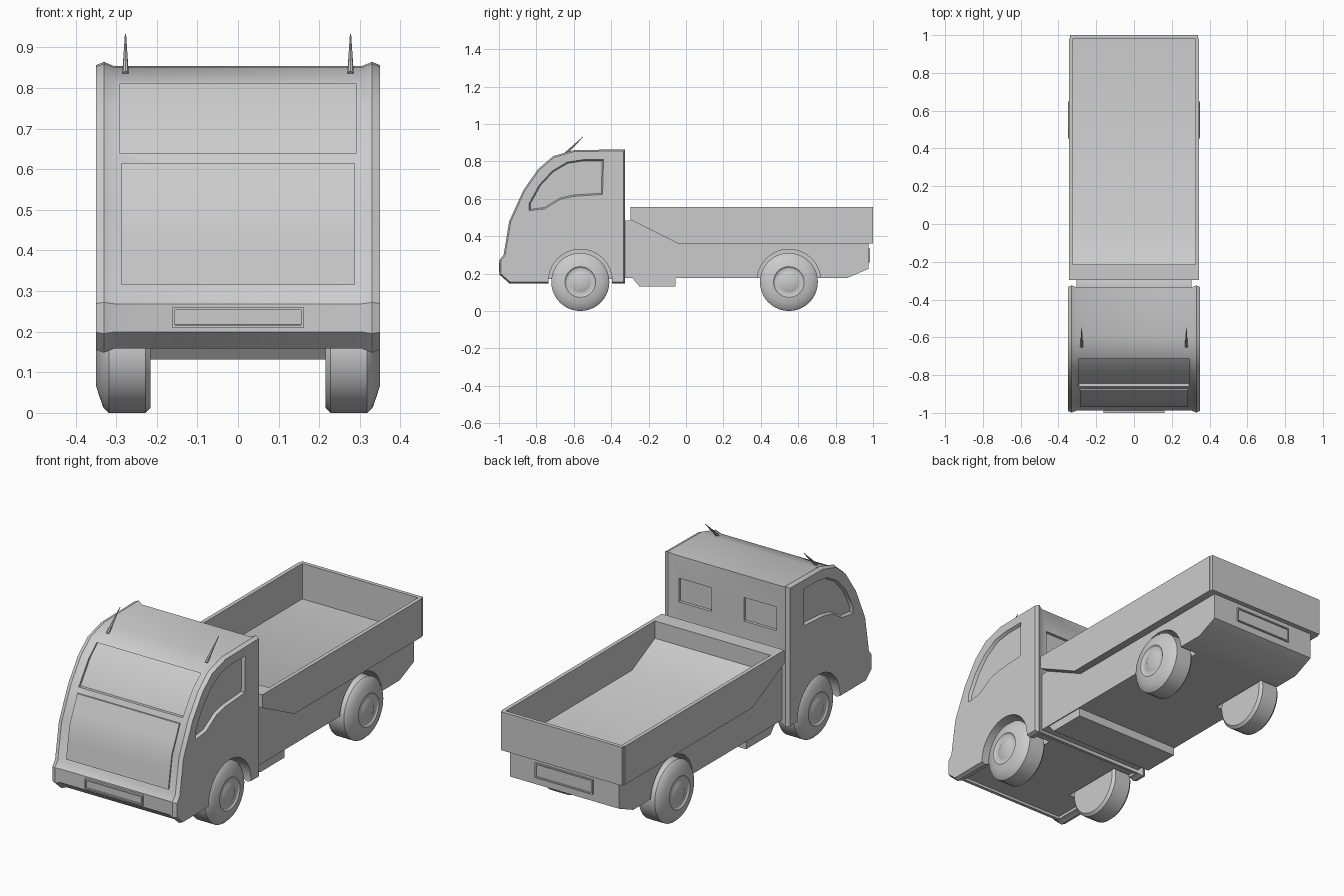
import bpy, bmesh, math
from mathutils import Vector, Matrix

if "Cube" in bpy.data.objects:
    bpy.data.objects.remove(bpy.data.objects["Cube"])

grey = bpy.data.materials.new("light_grey")
grey.diffuse_color = (0.6, 0.6, 0.6, 1)
grey.use_nodes = True
grey.node_tree.nodes["Principled BSDF"].inputs["Base Color"].default_value = grey.diffuse_color


def finish(name, bm):
    bmesh.ops.recalc_face_normals(bm, faces=bm.faces)
    me = bpy.data.meshes.new(name)
    bm.to_mesh(me)
    bm.free()
    me.materials.append(grey)
    ob = bpy.data.objects.new(name, me)
    bpy.context.collection.objects.link(ob)
    return ob


def offset(pts, d):
    """Grow a clockwise (y, z) outline by d."""
    out = []
    for i, p in enumerate(pts):
        p, a, b = Vector(p), Vector(pts[i - 1]), Vector(pts[(i + 1) % len(pts)])
        e, f = (p - a).normalized(), (b - p).normalized()
        n, m = Vector((-e.y, e.x)), Vector((-f.y, f.x))
        out.append(p + (n + m) * (d / (1 + n.dot(m))))
    return out


def loft(name, sections):
    """Join (y, z) outlines placed at successive x positions."""
    bm = bmesh.new()
    rings = [[bm.verts.new((x, p[0], p[1])) for p in pts] for x, pts in sections]
    n = len(rings[0])
    for r, s in zip(rings, rings[1:]):
        for i in range(n):
            j = (i + 1) % n
            bm.faces.new((r[i], r[j], s[j], s[i]))
    bm.faces.new(rings[0])
    bm.faces.new(rings[-1])
    return finish(name, bm)


def prism(name, pts, x0, x1):
    return loft(name, [(x0, pts), (x1, pts)])


def box(name, x0, x1, y0, y1, z0, z1):
    return prism(name, [(y0, z0), (y0, z1), (y1, z1), (y1, z0)], x0, x1)


def circle(y, z, r, n=48):
    return [(y + r * math.cos(2 * math.pi * i / n), z + r * math.sin(2 * math.pi * i / n)) for i in range(n)]


def cut(ob, cutter):
    mod = ob.modifiers.new("cut", 'BOOLEAN')
    mod.operation, mod.solver, mod.object = 'DIFFERENCE', 'EXACT', cutter
    bpy.context.view_layer.objects.active = ob
    bpy.ops.object.modifier_apply(modifier=mod.name)
    bpy.data.objects.remove(cutter)


WHEEL_Y = (-0.565, 0.55)

# Cab shell: crowned side frames with a slightly sunken centre
front = [(-.945, .148), (-.998, .195), (-.998, .272), (-.975, .30), (-.945, .48), (-.87, .645),
         (-.79, .76), (-.71, .828), (-.60, .860)]
profile = front + [(-.325, .864), (-.325, .148)]
half = [(.305, -.01), (.33, 0), (.35, -.008)]
cab = loft("cab", [(-x, offset(profile, d)) for x, d in reversed(half)] +
           [(x, offset(profile, d)) for x, d in half])


def front_y(z):
    for (y0, z0), (y1, z1) in zip(front, front[1:]):
        if z0 <= z <= z1:
            return y0 + (y1 - y0) * (z - z0) / (z1 - z0)


def front_band(name, zs, d0, d1, w):
    pts = [(front_y(z) + d0, z) for z in zs] + [(front_y(z) + d1, z) for z in reversed(zs)]
    return prism(name, pts, -w, w)


# Cab cut-outs: hollow underside, wheel arches, windscreen, side and rear windows
cut(cab, box("cutter", -.30, .30, -.925, -.35, .05, .172))
cut(cab, front_band("cutter", [.64, .645, .70, .76, .81], -.06, .027, .292))
window = [(-.84, .535), (-.84, .575), (-.785, .675), (-.715, .75), (-.635, .797), (-.55, .81),
          (-.44, .81), (-.445, .622), (-.60, .612), (-.67, .597), (-.755, .545)]
for s in (-1, 1):
    cut(cab, prism("cutter", circle(WHEEL_Y[0], .16, .17), s * .205, s * .4))
    cut(cab, loft("cutter", [(s * .335, offset(window, -.008)), (s * .352, window)]))
    cut(cab, box("cutter", s * .09, s * .275, -.35, -.30, .62, .74))

# Raised front panel below the windscreen
front_band("front_panel", [.315, .40, .48, .54, .615], .003, .03, .287)


# Number plates with a sunken centre
def plate(name, y, side, z0, z1):
    ob = box(name, -.162, .162, min(y, y - side * .014), max(y, y - side * .014), z0, z1)
    bm = bmesh.new()
    bm.from_mesh(ob.data)
    face = [f for f in bm.faces if f.normal.y * side > .9]
    bmesh.ops.inset_region(bm, faces=face, thickness=.009)
    bmesh.ops.inset_region(bm, faces=face, thickness=.001, depth=-.006)
    bm.to_mesh(ob.data)
    bm.free()


plate("front_plate", -1.0, -1, .21, .26)
plate("rear_plate", .983, 1, .26, .335)

# Chassis body under the bed
chassis = prism("chassis_body", [(-.337, .485), (-.29, .485), (-.04, .362), (.975, .362),
                                 (.975, .225), (.86, .175), (-.337, .175)], -.305, .305)
for s in (-1, 1):
    cut(chassis, prism("cutter", circle(WHEEL_Y[1], .16, .17), s * .205, s * .4))

# Cargo bed with sloping front floor, and its tailgate
bed = prism("cargo_bed", [(-.297, .555), (.982, .555), (.982, .36), (-.04, .36), (-.297, .488)], -.345, .345)
cut(bed, prism("cutter", [(-.215, .65), (1.05, .65), (1.05, .375), (-.03, .375), (-.215, .467)], -.325, .325))
box("tailgate", -.34, .34, .98, 1.0, .36, .555)

# Step box under the chassis
prism("under_box", [(-.29, .18), (-.25, .132), (-.055, .132), (-.055, .18)], -.30, .30)

# Wheels: lathed tyre with a ringed hub
rim = [(.215, 0), (.215, .142), (.228, .155), (.318, .155), (.331, .143), (.341, .115), (.349, .09),
       (.350, .082), (.344, .074), (.342, .06), (.345, .05), (.349, .042), (.350, 0)]
for wy, label in zip(WHEEL_Y, ("front", "rear")):
    for s, side in ((-1, "left"), (1, "right")):
        bm = bmesh.new()
        vs = [bm.verts.new((s * x, wy, .155 + r)) for x, r in rim]
        es = [bm.edges.new(p) for p in zip(vs, vs[1:])]
        bmesh.ops.spin(bm, geom=vs + es, cent=(0, wy, .155), axis=(1, 0, 0),
                       angle=2 * math.pi, steps=40, use_duplicate=False)
        bmesh.ops.remove_doubles(bm, verts=bm.verts, dist=1e-5)
        finish(f"{label}_wheel_{side}", bm)

# Roof aerials leaning backwards
for s, side in ((-1, "left"), (1, "right")):
    a, b = Vector((s * .277, -.65, .835)), Vector((s * .277, -.55, .932))
    bm = bmesh.new()
    rot = (b - a).to_track_quat('Z', 'Y').to_matrix().to_4x4()
    bmesh.ops.create_cone(bm, cap_ends=True, segments=8, radius1=.008, radius2=.0015,
                          depth=(b - a).length, matrix=Matrix.Translation((a + b) / 2) @ rot)
    finish(f"roof_aerial_{side}", bm)

# Smooth the curved parts, keep the edges sharp
for ob in bpy.context.scene.objects:
    bpy.ops.object.select_all(action='DESELECT')
    ob.select_set(True)
    bpy.context.view_layer.objects.active = ob
    bpy.ops.object.shade_smooth_by_angle(angle=math.radians(28))
